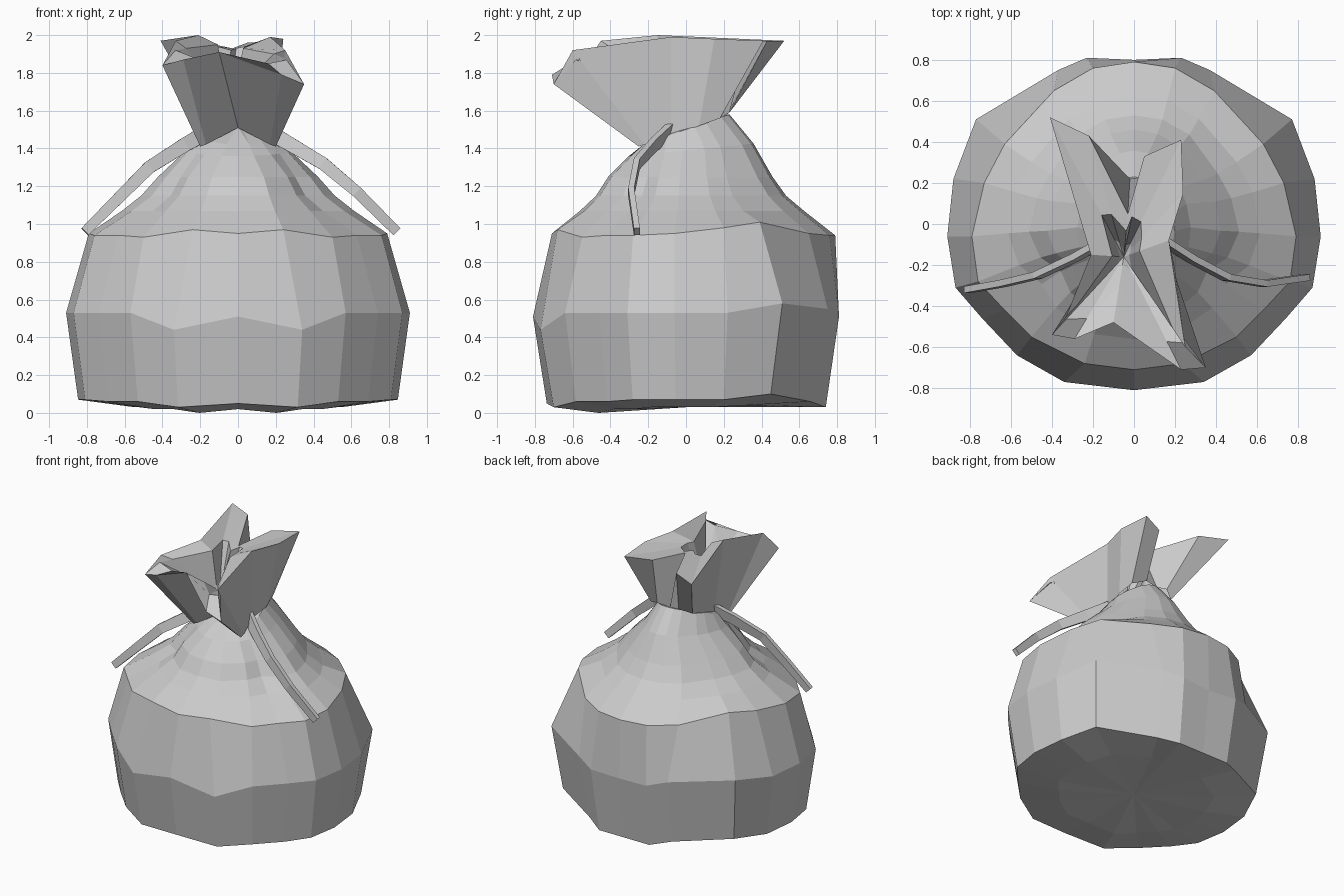
import bpy, bmesh, math
from mathutils import Vector

if "Cube" in bpy.data.objects:
    bpy.data.objects.remove(bpy.data.objects["Cube"])

cloth = bpy.data.materials.new("grey cloth")
cloth.diffuse_color = (0.6, 0.6, 0.6, 1)
cloth.use_nodes = True
cloth.node_tree.nodes["Principled BSDF"].inputs["Base Color"].default_value = cloth.diffuse_color


def make(name, rings, start_cap=None, end_cap=None):
    """Loft closed rings of points, closing the ends with a fan or one face."""
    bm = bmesh.new()
    loops = [[bm.verts.new(p) for p in r] for r in rings]
    n = len(loops[0])
    for a, b in zip(loops, loops[1:]):
        for i in range(n):
            j = (i + 1) % n
            bm.faces.new((a[i], a[j], b[j], b[i]))
    for loop, cap in ((loops[0], start_cap), (loops[-1], end_cap)):
        if cap == "flat":
            bm.faces.new(loop)
        elif cap:
            c = bm.verts.new(cap)
            for i in range(n):
                bm.faces.new((loop[i], loop[(i + 1) % n], c))
    bmesh.ops.recalc_face_normals(bm, faces=bm.faces)
    mesh = bpy.data.meshes.new(name)
    bm.to_mesh(mesh)
    bm.free()
    mesh.materials.append(cloth)
    obj = bpy.data.objects.new(name, mesh)
    bpy.context.collection.objects.link(obj)
    return obj


def mirror(half):
    """Close a half ring, given front to back, with its left side."""
    return half + [(-x, y, z) for x, y, z in half[-2:0:-1]]


# Widest outline of the sack and the rounder outline of its shoulders
belly = [(0, -.81, .51), (.34, -.77, .44), (.57, -.64, .53), (.74, -.46, .53),
         (.87, -.31, .53), (.91, -.06, .53), (.88, .22, .53), (.77, .51, .58),
         (.37, .75, .55), (.23, .81, .51), (0, .80, .50)]
shoulder = [(0, -.71, .95), (.24, -.68, .97), (.50, -.55, .93), (.63, -.42, .94),
            (.76, -.28, .94), (.79, -.06, .95), (.73, .20, .98), (.63, .39, 1.01),
            (.39, .65, .95), (.20, .76, .94), (0, .79, .94)]
hem_z = [.05, .03, .06, .06, .07, .07, .07, .10, .06, .03, .03]
base_z = [.02, 0, .02, .02, .03, .03, .03, .04, .04, .03, .03]
hem = [(x * .93, y * (.91 if y < .5 else .88), z) for (x, y, _), z in zip(belly, hem_z)]
hem[-1], hem[-2] = (0, .74, .03), (.21, .74, .03)
base = [(x * .6, y * .6, z) for (x, y, _), z in zip(belly, base_z)]


def gather(z, sx, sy, cy=0, tilt=0, dents=()):
    """Shrink the shoulder outline, pushing in folds from the third point on."""
    ring = []
    for i, (x, y, _) in enumerate(shoulder):
        k = dents[i - 2] if 2 <= i < 2 + len(dents) else 1
        py = y * sy * k + cy
        ring.append((x * sx * k, py, z + tilt * py))
    return mirror(ring)


# Sack body: underside, bulging wall, dented shoulders, gathered top
rings = [mirror(base), mirror(hem), mirror(belly), mirror(shoulder),
         gather(1.07, .81, .79, dents=(.94, .88, .91, .96, .98, .98)),
         gather(1.15, .69, .67, dents=(.90, .82, .87, .94, .94, .94)),
         gather(1.25, .57, .58, dents=(.92, .84, .88, .94, .95, .95)),
         gather(1.39, .35, .44, .01, .1),
         gather(1.5, .25, .31, -.015, .35)]
rings[-1][0] = (0, -.10, 1.51)
make("sack_body", rings, (0, 0, .03), (0, 0, 1.56))

# Flared mouth: neck points and the lip points above them
neck = [(0, -.10, 1.51), (.17, -.25, 1.42), (.20, -.25, 1.41), (.20, -.22, 1.42),
        (.17, -.08, 1.47), (.19, .07, 1.52), (.17, .18, 1.56), (.08, .23, 1.59),
        (-.02, .22, 1.58), (-.10, .23, 1.59), (-.18, .18, 1.56), (-.18, -.08, 1.47),
        (-.20, -.22, 1.42), (-.20, -.25, 1.41), (-.17, -.25, 1.42)]
lip = [(-.10, -.48, 1.91), (.23, -.71, 1.79), (.35, -.70, 1.74), (.25, -.60, 1.92),
       (.17, -.08, 1.99), (.24, .15, 1.98), (.23, .41, 1.97), (.05, .33, 1.96),
       (-.03, .05, 1.93), (-.22, .43, 1.97), (-.41, .52, 1.97), (-.21, -.15, 2.0),
       (-.33, -.45, 1.97), (-.40, -.54, 1.84), (-.29, -.56, 1.87)]
# Lip width (as a share of the way to the slit) and height of its inner edge
fold = [(.55, 1.78), (.25, 1.85), (.22, 1.87), (.2, 1.90), (.65, 1.93), (.7, 1.94),
        (.7, 1.94), (.6, 1.93), (.4, 1.92), (.65, 1.94), (.7, 1.94), (.65, 1.95),
        (.2, 1.93), (.2, 1.92), (.25, 1.88)]


def inside(widths):
    """Lip outline drawn towards the slit of the mouth."""
    return [(x + (-.05 - x) * t, y + (-.16 - y) * t, z)
            for (x, y, _), (t, z) in zip(lip, widths)]


make("sack_mouth", [neck, lip, inside(fold), inside([(.88, 1.70)] * len(lip))],
     None, (-.05, -.16, 1.66))


# Drawstring ends: flat tapering cords hanging over the shoulders
def cord(name, path, t=.016):
    pts = [Vector(p) for p in path]
    rings = []
    for i, p in enumerate(pts):
        d = (pts[min(i + 1, len(pts) - 1)] - pts[max(i - 1, 0)]).normalized()
        side = d.cross(Vector((0, 1, 0))).normalized() * (.042 - .004 * i)
        out = d.cross(side).normalized() * t
        rings.append([p + side + out, p + side - out, p - side - out, p - side + out])
    make(name, rings, "flat", "flat")


cord("right_drawstring", [(.14, -.08, 1.50), (.28, -.17, 1.42), (.45, -.26, 1.32),
                          (.63, -.29, 1.17), (.84, -.26, .96)])
cord("left_drawstring", [(-.14, -.08, 1.50), (-.28, -.16, 1.42), (-.47, -.25, 1.30),
                         (-.64, -.29, 1.13), (-.81, -.32, .96)])
